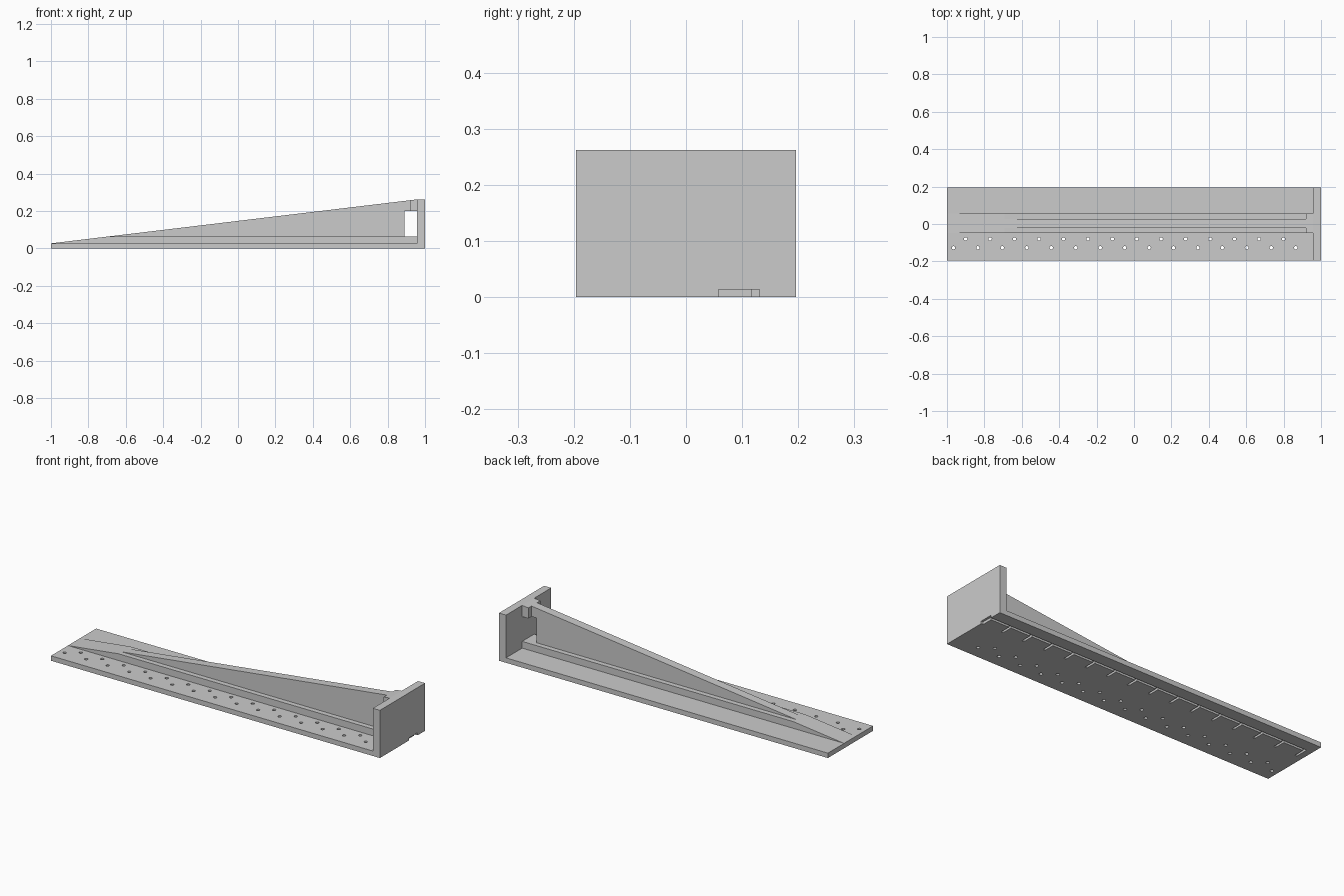
import bpy, bmesh, math

if "Cube" in bpy.data.objects:
    bpy.data.objects.remove(bpy.data.objects["Cube"])

# Single grey colour
grey = bpy.data.materials.new("plain_grey")
grey.diffuse_color = (0.6, 0.6, 0.6, 1)
grey.use_nodes = True
grey.node_tree.nodes["Principled BSDF"].inputs["Base Color"].default_value = grey.diffuse_color

HALF_Y = 0.196      # half width of the plate
PLATE_Z = 0.027     # plate thickness
RIB_Z = 0.064       # top of the wide lower rib
TOP_Z = 0.262       # top of the end plate
END_X = 0.957       # inner face of the end plate
RIB_Y = 0.0035      # centre line of the ribs
PITCH = 0.1307      # spacing of holes and grooves


def slope_z(x):
    return PLATE_Z + (x + 1) * (TOP_Z - PLATE_Z) / (END_X + 1)


def slope_x(z):
    return -1 + (z - PLATE_Z) * (END_X + 1) / (TOP_Z - PLATE_Z)


def finish(name, bm):
    bmesh.ops.recalc_face_normals(bm, faces=bm.faces)
    mesh = bpy.data.meshes.new(name)
    bm.to_mesh(mesh)
    bm.free()
    mesh.materials.append(grey)
    obj = bpy.data.objects.new(name, mesh)
    bpy.context.collection.objects.link(obj)
    return obj


def prism(name, points, lo, hi, axis="y"):
    """Extrude a 2D profile along y (points are x, z) or z (points are x, y)."""
    bm = bmesh.new()
    place = (lambda a, b: (a, lo, b)) if axis == "y" else (lambda a, b: (a, b, lo))
    face = bm.faces.new([bm.verts.new(place(a, b)) for a, b in points])
    new = bmesh.ops.extrude_face_region(bm, geom=[face])["geom"]
    move = (0, hi - lo, 0) if axis == "y" else (0, 0, hi - lo)
    bmesh.ops.translate(bm, vec=move, verts=[v for v in new if isinstance(v, bmesh.types.BMVert)])
    return finish(name, bm)


def cut(target, cutter):
    mod = target.modifiers.new(cutter.name, "BOOLEAN")
    mod.operation = "DIFFERENCE"
    mod.solver = "EXACT"
    mod.object = cutter
    cutter.hide_render = True
    cutter.hide_set(True)


# Long base plate with the upright end plate
base = prism("base_and_end_plate",
             [(-1, 0), (1, 0), (1, TOP_Z), (END_X, TOP_Z), (END_X, PLATE_Z), (-1, PLATE_Z)],
             -HALF_Y, HALF_Y)

# Two staggered rows of through holes on the front half
bm = bmesh.new()
for y, start, count in ((-0.08, -0.9, 14), (-0.127, -0.965, 15)):
    for i in range(count):
        made = bmesh.ops.create_cone(bm, cap_ends=True, segments=16, radius1=0.009,
                                     radius2=0.009, depth=0.1)["verts"]
        bmesh.ops.translate(bm, vec=(start + i * PITCH, y, 0.01), verts=made)
cut(base, finish("hole_cutter", bm))

# Comb-shaped groove in the underside, open at the end plate
inner, tip, outer, half = 0.117, 0.058, 0.131, 0.006
comb = [(1.05, outer), (-0.965, outer)]
for i in range(15):
    x = -0.959 + i * PITCH
    comb += [(x - half, inner)] if i else []
    comb += [(x - half, tip), (x + half, tip), (x + half, inner)]
comb += [(0.988, inner), (0.988, tip), (1.05, tip)]
cut(base, prism("groove_cutter", comb, -0.05, 0.014, "z"))

# Wide lower rib, wedge-ended along the slope
prism("lower_rib",
      [(-1, PLATE_Z), (END_X, PLATE_Z), (END_X, RIB_Z), (slope_x(RIB_Z), RIB_Z)],
      RIB_Y - 0.052, RIB_Y + 0.052)

# Thin sloping web, stepped over the window
prism("upper_web",
      [(slope_x(RIB_Z), RIB_Z), (0.89, RIB_Z), (0.89, 0.2), (0.92, 0.2), (0.92, slope_z(0.92))],
      RIB_Y - 0.024, RIB_Y + 0.024)

# Wide header block bridging web and end plate above the window
prism("header_block",
      [(0.92, 0.2), (END_X, 0.2), (END_X, TOP_Z), (0.92, slope_z(0.92))],
      RIB_Y - 0.052, RIB_Y + 0.052)
